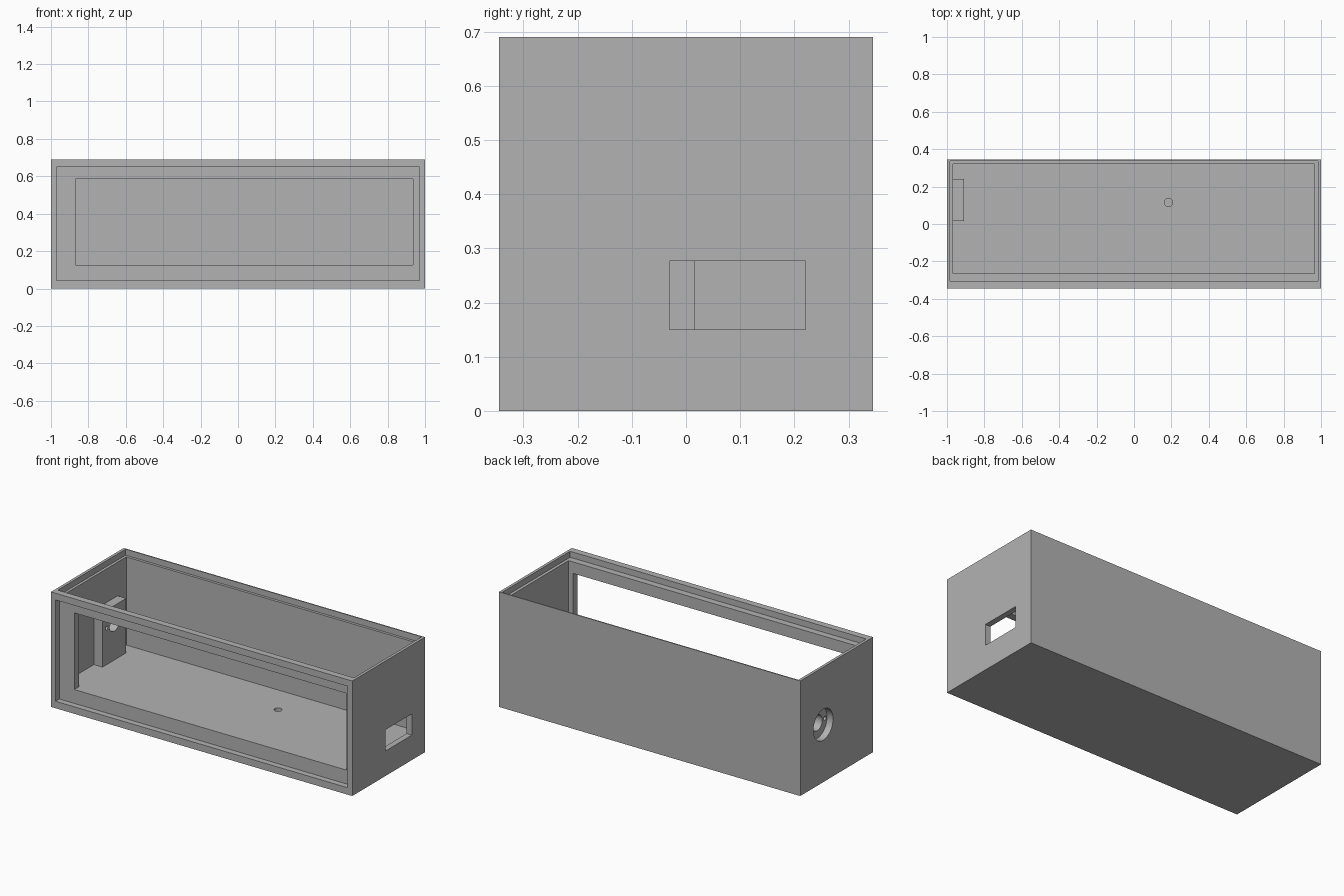
import bpy
from math import radians

cube = bpy.data.objects.get("Cube")
if cube:
    bpy.data.objects.remove(cube, do_unlink=True)

grey = bpy.data.materials.new("matte grey")
grey.use_nodes = True
colour = (0.45, 0.45, 0.45, 1)
grey.diffuse_color = colour
grey.node_tree.nodes["Principled BSDF"].inputs["Base Color"].default_value = colour


def box(name, x, y, z):
    """Box spanning the given (low, high) ranges."""
    spans = (x, y, z)
    bpy.ops.mesh.primitive_cube_add(size=1, location=[sum(s) / 2 for s in spans])
    ob = bpy.context.object
    ob.name = name
    ob.scale = [s[1] - s[0] for s in spans]
    bpy.ops.object.transform_apply(location=True, rotation=False, scale=True)
    ob.data.materials.append(grey)
    return ob


def rod(name, radius, length, centre, along_x=True):
    """Cylinder along x or z."""
    bpy.ops.mesh.primitive_cylinder_add(
        vertices=48, radius=radius, depth=length, location=centre,
        rotation=(0, radians(90) if along_x else 0, 0))
    ob = bpy.context.object
    ob.name = name
    ob.data.materials.append(grey)
    return ob


def combine(target, tool, operation):
    """Apply one boolean and discard the tool."""
    mod = target.modifiers.new(tool.name, "BOOLEAN")
    mod.operation = operation
    mod.solver = "EXACT"
    mod.object = tool
    tool.hide_render = True
    bpy.context.view_layer.objects.active = target
    bpy.ops.object.modifier_apply(modifier=mod.name)
    bpy.data.objects.remove(tool, do_unlink=True)


# Outer case with a thick floor
case = box("enclosure_case", (-1, 1), (-0.345, 0.345), (0, 0.69))

# Main cavity, lid seat, front panel seat and front window
openings = [
    box("cavity", (-0.967, 0.965), (-0.265, 0.322), (0.125, 0.8)),
    box("lid_seat", (-0.983, 0.983), (-0.305, 0.338), (0.654, 0.8)),
    box("front_seat", (-0.97, 0.97), (-0.5, -0.309), (0.042, 0.65)),
    box("front_window", (-0.87, 0.935), (-0.4, -0.2), (0.125, 0.585)),
]
for tool in openings:
    combine(case, tool, "DIFFERENCE")

# Thick mounting boss inside the right end wall
combine(case, box("connector_boss", (-0.985, -0.91), (0.015, 0.24), (0.11, 0.452)), "UNION")

# Side slot, stepped connector bore, screw holes and blind floor hole
by, bz = 0.127, 0.345
holes = [
    box("side_slot", (0.9, 1.1), (-0.03, 0.22), (0.15, 0.277)),
    rod("counterbore", 0.093, 0.2, (-1.06, by, bz)),
    rod("connector_bore", 0.047, 0.3, (-0.95, by, bz)),
    rod("floor_hole", 0.022, 0.12, (0.185, 0.115, 0.125), along_x=False),
]
holes += [rod("screw_hole", 0.012, 0.1, (-0.92, by + s * 0.073, bz)) for s in (-1, 1)]
for tool in holes:
    combine(case, tool, "DIFFERENCE")

# Smooth bores, crisp box edges
bpy.ops.object.select_all(action="DESELECT")
case.select_set(True)
bpy.context.view_layer.objects.active = case
bpy.ops.object.shade_smooth_by_angle(angle=radians(30))
